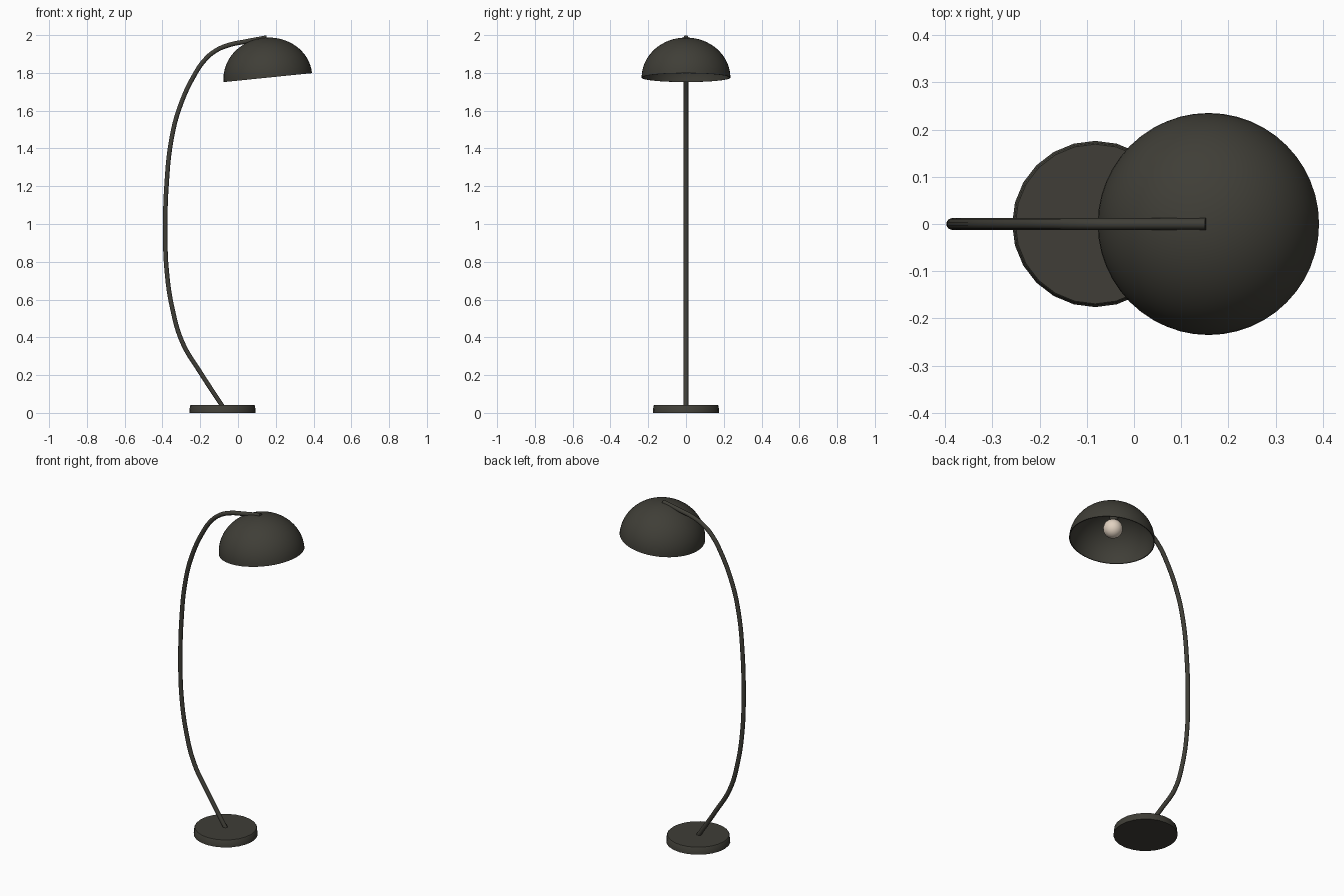
import bpy, bmesh
from math import radians, sin, cos, pi
from mathutils import Matrix, Vector

cube = bpy.data.objects.get("Cube")
if cube:
    bpy.data.objects.remove(cube, do_unlink=True)


def material(name, rgb):
    mat = bpy.data.materials.new(name)
    mat.use_nodes = True
    mat.diffuse_color = (*rgb, 1)
    mat.node_tree.nodes["Principled BSDF"].inputs["Base Color"].default_value = (*rgb, 1)
    return mat


dark_metal = material("dark olive metal", (0.05, 0.048, 0.038))
warm_glass = material("warm white glass", (0.75, 0.64, 0.53))


def finish(obj, mat, angle=40):
    obj.data.materials.append(mat)
    bpy.ops.object.select_all(action="DESELECT")
    obj.select_set(True)
    bpy.context.view_layer.objects.active = obj
    bpy.ops.object.shade_smooth_by_angle(angle=radians(angle))


def lathe(name, profile, segments, mat, matrix):
    """Spin a (radius, height) profile round its local z axis."""
    bm = bmesh.new()
    verts = [bm.verts.new((r, 0, z)) for r, z in profile]
    edges = [bm.edges.new(pair) for pair in zip(verts, verts[1:])]
    bmesh.ops.spin(bm, geom=verts + edges, axis=(0, 0, 1), cent=(0, 0, 0),
                   angle=2 * pi, steps=segments, use_duplicate=False)
    bmesh.ops.remove_doubles(bm, verts=bm.verts, dist=0.0001)
    bmesh.ops.recalc_face_normals(bm, faces=bm.faces)
    mesh = bpy.data.meshes.new(name)
    bm.to_mesh(mesh)
    bm.free()
    obj = bpy.data.objects.new(name, mesh)
    bpy.context.collection.objects.link(obj)
    obj.matrix_world = matrix
    finish(obj, mat)
    return obj


def arc(radius, height, start, end, steps, lift=0):
    """Quarter or half ellipse from start to end angle, in degrees."""
    angles = [radians(start + (end - start) * i / steps) for i in range(steps + 1)]
    return [(radius * cos(a), lift + height * sin(a)) for a in angles]


# Round foot, slightly tapered
lathe("base", [(0, 0), (0.176, 0), (0.172, 0.039), (0.169, 0.042), (0, 0.042)],
      24, dark_metal, Matrix.Translation((-0.082, 0, 0)))

# Bowed arm from the foot to the top of the shade
path = [(-0.082, 0.035), (-0.20, 0.215), (-0.293, 0.37), (-0.347, 0.55),
        (-0.378, 0.76), (-0.385, 0.97), (-0.378, 1.21), (-0.352, 1.45),
        (-0.308, 1.62), (-0.23, 1.79), (-0.178, 1.866), (-0.122, 1.915),
        (-0.05, 1.947), (0.04, 1.966), (0.152, 1.987)]
curve = bpy.data.curves.new("arm", "CURVE")
curve.dimensions = "3D"
curve.bevel_depth = 0.0125
curve.bevel_resolution = 3
curve.resolution_u = 6
curve.use_fill_caps = True
spline = curve.splines.new("BEZIER")
spline.bezier_points.add(len(path) - 1)
for point, (x, z) in zip(spline.bezier_points, path):
    point.co = (x, 0, z)
    point.handle_left_type = point.handle_right_type = "AUTO"
arm = bpy.data.objects.new("arm", curve)
bpy.context.collection.objects.link(arm)
bpy.ops.object.select_all(action="DESELECT")
arm.select_set(True)
bpy.context.view_layer.objects.active = arm
bpy.ops.object.convert(target="MESH")
finish(bpy.context.object, dark_metal)

# Tilted dome shade: outer wall, then inner wall back to the top
tilt = Matrix.Translation((0.158, 0, 1.775)) @ Matrix.Rotation(radians(-5.8), 4, "Y")
lathe("shade", arc(0.235, 0.212, 90, 0, 16) + arc(0.23, 0.206, 0, 90, 16),
      48, dark_metal, tilt)

# Bulb and its socket under the dome
lathe("bulb", arc(0.054, 0.054, -90, 90, 12, 0.075), 24, warm_glass, tilt)
lathe("socket", [(0, 0.115), (0.024, 0.115), (0.024, 0.206), (0, 0.206)],
      16, dark_metal, tilt)
